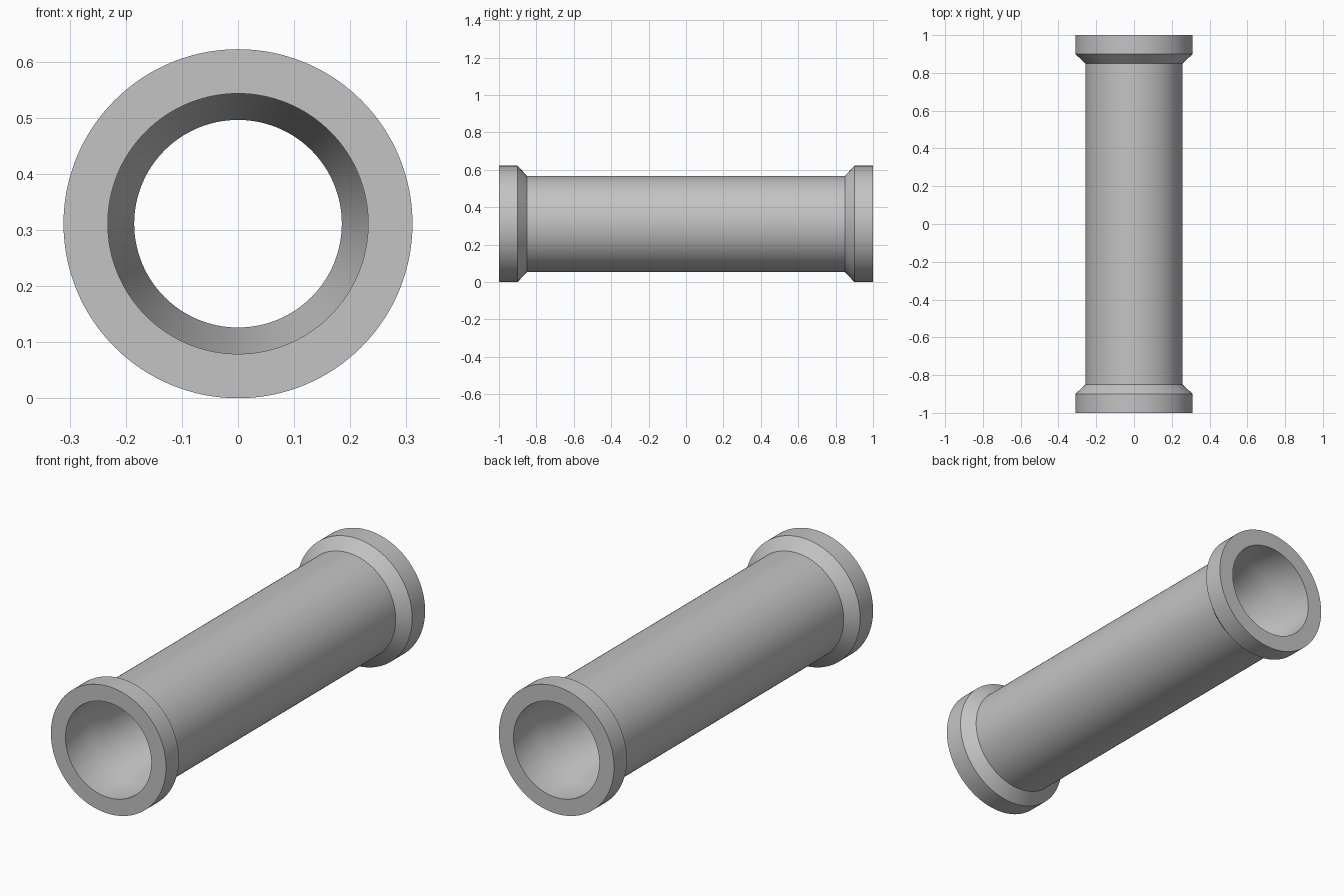
import bpy
import bmesh
import math
from mathutils import Matrix, Vector

if "Cube" in bpy.data.objects:
    bpy.data.objects.remove(bpy.data.objects["Cube"], do_unlink=True)

SEGMENTS = 128
OUTER = 0.311

# Grey pipe material
grey = bpy.data.materials.new("plain_grey")
grey.use_nodes = True
colour = (0.55, 0.55, 0.55, 1)
grey.diffuse_color = colour
grey.node_tree.nodes["Principled BSDF"].inputs["Base Color"].default_value = colour


def mirrored(half):
    """Continue a (radius, y) profile from the front end to the back end."""
    return half + [(r, -y) for r, y in reversed(half)]


def revolve(name, loop):
    """Spin a closed (radius, y) profile about the pipe's long axis."""
    bm = bmesh.new()
    verts = [bm.verts.new((r, y, 0)) for r, y in loop]
    edges = [bm.edges.new((a, b)) for a, b in zip(verts, verts[1:] + verts[:1])]
    bmesh.ops.spin(bm, geom=verts + edges, cent=(0, 0, 0), axis=(0, 1, 0),
                   angle=math.tau, steps=SEGMENTS, use_merge=True)
    bmesh.ops.remove_doubles(bm, verts=bm.verts, dist=1e-5)
    bmesh.ops.recalc_face_normals(bm, faces=bm.faces)
    bmesh.ops.transform(bm, matrix=Matrix.Translation(Vector((0, 0, OUTER))), verts=bm.verts)
    mesh = bpy.data.meshes.new(name)
    bm.to_mesh(mesh)
    bm.free()
    obj = bpy.data.objects.new(name, mesh)
    bpy.context.collection.objects.link(obj)
    mesh.materials.append(grey)
    bpy.ops.object.select_all(action="DESELECT")
    obj.select_set(True)
    bpy.context.view_layer.objects.active = obj
    bpy.ops.object.shade_smooth_by_angle(angle=math.radians(30))
    return obj


# Outside: end collar, chamfer, barrel
outside = mirrored([(OUTER, -1), (OUTER, -0.90), (0.257, -0.85)])
# Inside: wide socket easing into the narrower bore
inside = mirrored([(0.232, -1), (0.232, -0.82), (0.185, -0.71)])

revolve("collared_pipe", outside + inside[::-1])
